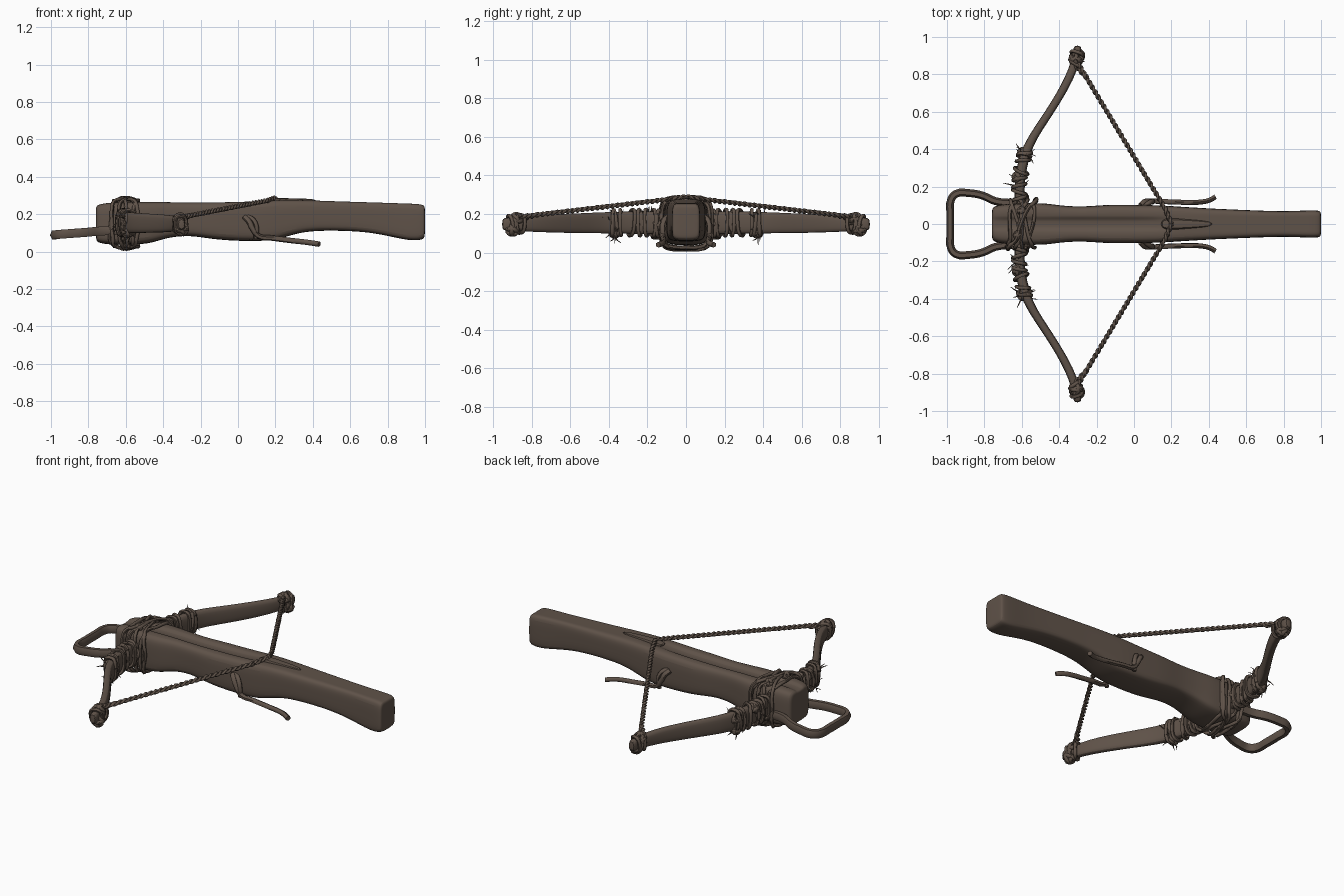
import bpy, math, random
from mathutils import Vector

random.seed(4)
if "Cube" in bpy.data.objects:
    bpy.data.objects.remove(bpy.data.objects["Cube"])

# Single weathered wood colour
wood = bpy.data.materials.new("weathered_brown")
wood.use_nodes = True
COLOUR = (0.115, 0.085, 0.066, 1)
wood.diffuse_color = COLOUR
shader = wood.node_tree.nodes["Principled BSDF"]
shader.inputs["Base Color"].default_value = COLOUR
shader.inputs["Roughness"].default_value = 0.9


def finish(name, mesh, angle=45):
    mesh.materials.clear()
    mesh.materials.append(wood)
    obj = bpy.data.objects.new(name, mesh)
    bpy.context.collection.objects.link(obj)
    bpy.ops.object.select_all(action='DESELECT')
    obj.select_set(True)
    bpy.context.view_layer.objects.active = obj
    bpy.ops.object.shade_smooth_by_angle(angle=math.radians(angle))
    return obj


def loft(name, rings, levels=1):
    """Skin a list of equal rings, cap the ends and soften."""
    n = len(rings[0])
    faces = [(r * n + i, r * n + (i + 1) % n, (r + 1) * n + (i + 1) % n, (r + 1) * n + i)
             for r in range(len(rings) - 1) for i in range(n)]
    faces += [tuple(reversed(range(n))), tuple(range((len(rings) - 1) * n, len(rings) * n))]
    mesh = bpy.data.meshes.new(name)
    mesh.from_pydata([p for ring in rings for p in ring], [], faces)
    obj = finish(name, mesh)
    obj.modifiers.new("soften", 'SUBSURF').levels = levels
    obj.modifiers["soften"].render_levels = levels
    return obj


def tube(name, strands, radius, closed=False, taper=False):
    """Round cord through each list of points, turned into a mesh."""
    curve = bpy.data.curves.new(name, 'CURVE')
    curve.dimensions = '3D'
    curve.bevel_depth = radius
    curve.bevel_resolution = 1
    curve.resolution_u = 4
    curve.use_fill_caps = True
    for points in strands:
        spline = curve.splines.new('BEZIER')
        spline.bezier_points.add(len(points) - 1)
        spline.use_cyclic_u = closed
        for i, p in enumerate(points):
            b = spline.bezier_points[i]
            b.co = p
            b.handle_left_type = b.handle_right_type = 'AUTO'
            b.radius = 1 - 0.8 * i / (len(points) - 1) if taper else 1
    temp = bpy.data.objects.new(name + "_path", curve)
    bpy.context.collection.objects.link(temp)
    graph = bpy.context.evaluated_depsgraph_get()
    mesh = bpy.data.meshes.new_from_object(temp.evaluated_get(graph))
    bpy.data.objects.remove(temp)
    return finish(name, mesh, 60)


def twisted(a, b, radius, pitch=0.06):
    """Two strands wound around the line from a to b."""
    a, b = Vector(a), Vector(b)
    axis = (b - a).normalized()
    u = axis.cross(Vector((0, 0, 1))).normalized()
    v = axis.cross(u)
    steps = max(4, int((b - a).length / pitch * 4))
    return [[a.lerp(b, i / steps) + radius * (u * math.cos(i * math.pi / 2 + ph)
             + v * math.sin(i * math.pi / 2 + ph)) for i in range(steps + 1)]
            for ph in (0, math.pi)]


# Stock: x, half width, bottom, top, groove depth
stock_stations = [
    (-0.76, .075, .065, .235, 0), (-0.755, .092, .05, .25, .008), (-0.70, .108, .036, .264, .016),
    (-0.55, .112, .036, .266, .016), (-0.46, .110, .045, .266, .016), (-0.38, .096, .075, .266, .016),
    (-0.26, .092, .088, .262, .016), (-0.14, .104, .066, .264, .016), (0.0, .102, .056, .266, .016),
    (0.14, .100, .056, .272, .012), (0.22, .094, .066, .276, 0), (0.32, .088, .100, .276, 0),
    (0.42, .082, .112, .273, 0), (0.56, .076, .112, .268, 0), (0.70, .070, .104, .264, 0),
    (0.82, .068, .080, .260, 0), (0.91, .072, .060, .257, 0), (0.97, .073, .060, .255, 0),
    (0.995, .070, .070, .248, 0), (1.0, .060, .085, .235, 0)]


def stock_ring(x, w, lo, hi, groove):
    c = w * 0.22
    half = [(0.026, hi - groove), (0.034, hi), (w - c, hi), (w, hi - c),
            (w, (lo + hi) / 2), (w, lo + c), (w - c, lo)]
    return [(x, y, z) for y, z in half] + [(x, -y, z) for y, z in reversed(half)]


loft("stock", [stock_ring(*s) for s in stock_stations], 2)

# Latch strip and nut on top of the stock
loft("latch_strip", [[(x, y, z) for y, z in ((-w, .262), (w, .262), (w, h), (-w, h))]
                     for x, w, h in ((.14, .03, .278), (.2, .034, .29), (.3, .028, .285), (.43, .014, .284))])

# Stirrup: flattened foot loop at the nose
half_loop = [(-.64, .112, .11), (-.74, .122, .107), (-.81, .152, .102), (-.88, .165, .098),
             (-.95, .162, .094), (-.978, .13, .092), (-.982, .05, .091)]
stirrup = tube("stirrup", [half_loop + [(x, -y, z) for x, y, z in reversed(half_loop)]], 0.021)
for v in stirrup.data.vertices:
    v.co.z = 0.097 + (v.co.z - 0.097) * 1.3

# Bow limb: x, y, half thickness, half height, centre height
limb_path = [(-.60, 0, .026, .058, .15), (-.61, .12, .027, .06, .152), (-.615, .22, .026, .06, .155),
             (-.59, .36, .027, .058, .155), (-.545, .46, .022, .055, .154), (-.47, .57, .021, .052, .152),
             (-.40, .68, .021, .049, .151), (-.345, .78, .022, .044, .15), (-.312, .87, .022, .038, .148),
             (-.302, .93, .021, .034, .147), (-.302, .955, .019, .031, .147)]


def limb_ring(i):
    x, y, t, h, z = limb_path[i]
    a, b = limb_path[max(i - 1, 0)], limb_path[min(i + 1, len(limb_path) - 1)]
    side = Vector((b[1] - a[1], a[0] - b[0], 0)).normalized()
    ring = []
    for k in range(12):
        c, s = math.cos(k * math.pi / 6), math.sin(k * math.pi / 6)
        ring.append(Vector((x, y, z)) + side * t * math.copysign(abs(c) ** 0.6, c) * 1.05
                    + Vector((0, 0, h * math.copysign(abs(s) ** 0.6, s))))
    return ring


def mirror(points, s):
    return [(p[0], p[1] * s, p[2]) for p in points]


def wrap(i, shift, grow=0.008):
    """Uneven cord loop around the limb near station i."""
    here, after = limb_ring(i), limb_ring(min(i + 1, len(limb_path) - 1))
    centre = sum(here, Vector()) / 12
    loop = []
    for k in range(0, 12, 1):
        p = here[k].lerp(after[k], shift)
        mid = centre.lerp(sum(after, Vector()) / 12, shift)
        p = p + (p - mid).normalized() * grow
        p.y += 0.012 * math.sin(k * math.pi / 6 + shift * 9)
        loop.append(p)
    return loop


def fray(centre, count, length):
    """Loose fibres sticking out of a knot."""
    strands = []
    for _ in range(count):
        d = Vector([random.uniform(-1, 1) for _ in range(3)]).normalized()
        bend = Vector([random.uniform(-.01, .01) for _ in range(3)])
        strands.append([Vector(centre) + d * length * t + bend * math.sin(t * 3) for t in (0, .5, 1)])
    return strands


def knot(centre, size):
    """Lump of cord wound in three directions."""
    loops = []
    for axis in range(3):
        loop = []
        for k in range(8):
            q = [math.cos(k * math.pi / 4) * size, math.sin(k * math.pi / 4) * size]
            q.insert(axis, random.uniform(-.35, .35) * size)
            loop.append(Vector(centre) + Vector(q))
        loops.append(loop)
    return loops


rings = [limb_ring(i) for i in range(len(limb_path))]
for s, side in ((1, "left"), (-1, "right")):
    loft(side + "_bow_limb", [mirror(r if s > 0 else r[::-1], s) for r in rings])

    # Cord bindings around the limb and its tip
    binds = [wrap(i, t) for i, t in ((1, .2), (1, .5), (1, .85), (2, .15), (2, .45), (2, .85), (3, .05),
                                     (3, .2), (8, -.2), (8, .1), (8, .35), (8, .65))]
    tube(side + "_limb_bindings", [mirror(b, s) for b in binds], 0.010, closed=True)
    lumps = knot((-.59, .375, .17), .026) + knot((-.59, .37, .105), .022) + knot((-.31, .88, .17), .028) \
        + knot((-.30, .90, .12), .027) + knot((-.62, .25, .19), .022)
    tube(side + "_knots", [mirror(k, s) for k in lumps], 0.012, closed=True)
    ends = fray((-.59, .375, .16), 11, .085) + fray((-.585, .37, .10), 6, .06) + fray((-.62, .2, .16), 6, .085) \
        + fray((-.3, .89, .15), 4, .05)
    tube(side + "_frayed_ends", [mirror(e, s) for e in ends], 0.006, taper=True)

    # Twisted bowstring with a doubled loop near the tip
    strands = twisted((-.30, .86, .185), (.165, .085, .276), .007) + twisted((.165, .085, .276), (.20, 0, .29), .007)
    strands += twisted((-.325, .86, .175), (-.245, .775, .195), .008)
    tube(side + "_bowstring", [mirror(p, s) for p in strands], 0.0075)

    # Side lever with a hooked peg
    lever = [(.035, .10, .185), (.055, .118, .165), (.08, .124, .12), (.11, .122, .083), (.18, .119, .073),
             (.28, .116, .06), (.37, .119, .05), (.41, .13, .044), (.435, .145, .04)]
    tube(side + "_lever", [mirror(lever, s)], 0.0145)
    peg = [(.05, .09, .19), (.085, .115, .165), (.10, .122, .12), (.095, .115, .07)]
    tube(side + "_lever_peg", [mirror(peg, s)], 0.013)

# Lashing around the nose: upright and slanted turns of cord
turns = []
for x, lean, grow in ((-.66, .02, .008), (-.625, -.035, .016), (-.60, .03, .018),
                      (-.575, -.04, .014), (-.545, .02, .010), (-.60, .08, .022)):
    loop = []
    for k in range(16):
        c, s = math.cos(k * math.pi / 8), math.sin(k * math.pi / 8)
        y = math.copysign(abs(c) ** 0.45, c) * (.112 + grow)
        z = .151 + math.copysign(abs(s) ** 0.45, s) * (.114 + grow)
        loop.append((x + lean * c + random.uniform(-.008, .008), y, z))
    turns.append(loop)
tube("nose_lashing", turns, 0.010, closed=True)
tube("nose_lashing_knots", knot((-.6, .07, .272), .016) + knot((-.62, -.06, .272), .016)
     + knot((-.6, .02, .03), .014) + knot((-.6, .135, .15), .03) + knot((-.6, -.135, .15), .03),
     0.010, closed=True)
